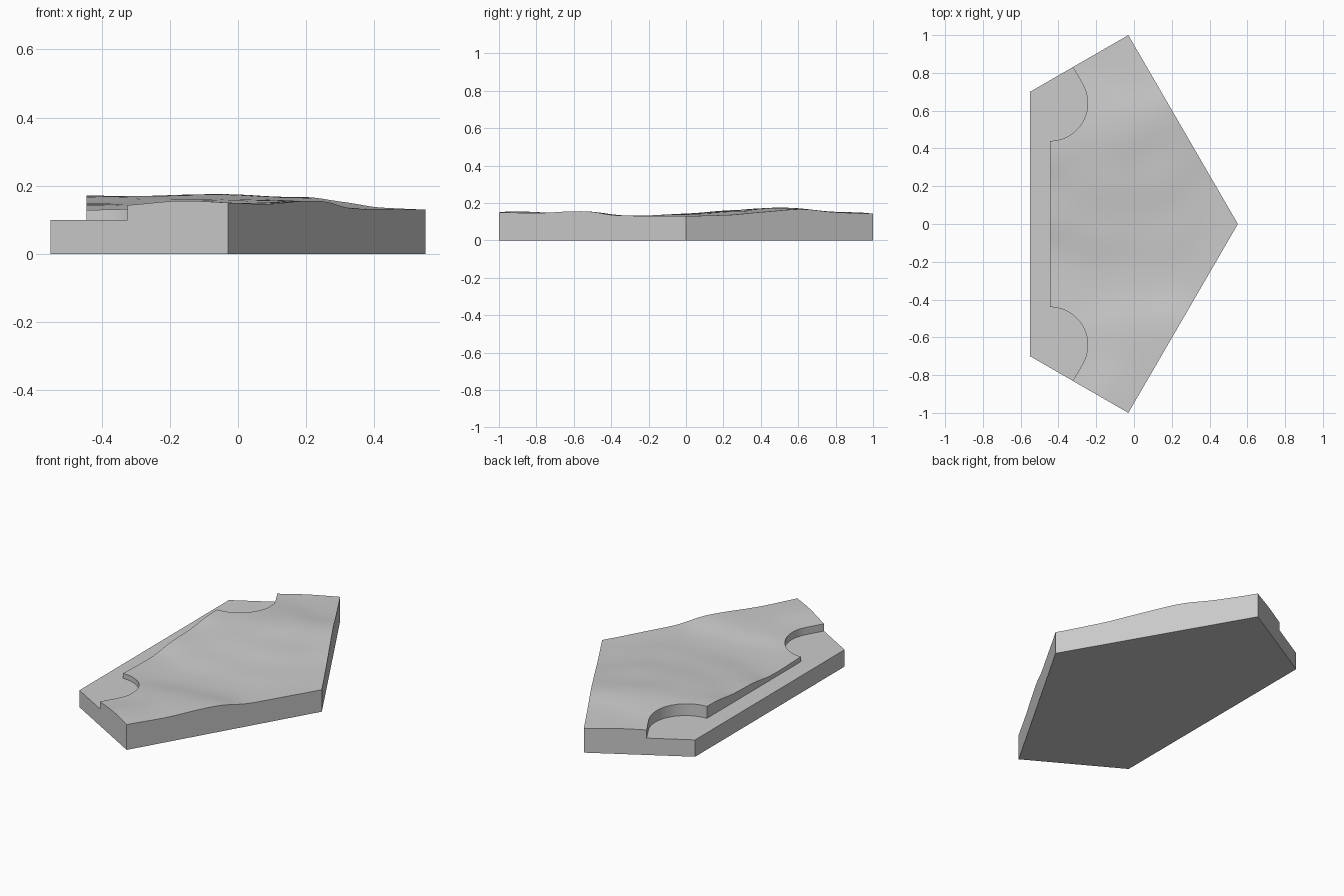
import bpy
import bmesh
import math
from mathutils import Vector

default_cube = bpy.data.objects.get("Cube")
if default_cube:
    bpy.data.objects.remove(default_cube, do_unlink=True)

# One plain grey for the whole tile
stone_grey = bpy.data.materials.new("stone grey")
stone_grey.use_nodes = True
grey = (0.6, 0.6, 0.6, 1.0)
stone_grey.diffuse_color = grey
stone_grey.node_tree.nodes["Principled BSDF"].inputs["Base Color"].default_value = grey

# Spot heights that guide the rolling surface
SPOT_HEIGHTS = [
    (-.03, -1, .146), (-.17, -.92, .166), (-.32, -.83, .137), (.08, -.81, .144),
    (.2, -.6, .159), (.38, -.3, .132), (.55, 0, .13), (.43, .2, .135),
    (.3, .43, .15), (.21, .59, .172), (.08, .81, .15), (-.03, 1, .139),
    (-.18, .91, .156), (-.32, .83, .143), (-.44, .44, .172), (-.44, .1, .148),
    (-.44, -.22, .123), (-.44, -.44, .13), (-.25, .64, .164), (-.1, .5, .179),
    (-.2, .25, .163), (.05, .25, .16), (-.2, 0, .143), (.1, 0, .141),
    (-.2, -.3, .124), (.05, -.3, .131), (-.25, -.64, .143), (0, -.6, .148),
]


def ground_height(x, y):
    """Smooth weighted mean of the spot heights."""
    total = weights = 0.0
    for px, py, pz in SPOT_HEIGHTS:
        weight = math.exp(-((x - px) ** 2 + (y - py) ** 2) / 0.025)
        total += weight * pz
        weights += weight
    return total / weights


def make_prism(name, outline, bottom, top, terrain=False):
    """Extrude an outline upward, optionally with a rolling top."""
    bm = bmesh.new()
    base = bm.faces.new([bm.verts.new((x, y, bottom)) for x, y in outline])
    result = bmesh.ops.extrude_face_region(bm, geom=[base], use_keep_orig=True)
    raised = [v for v in result["geom"] if isinstance(v, bmesh.types.BMVert)]
    bmesh.ops.translate(bm, verts=raised, vec=(0, 0, top - bottom))
    bmesh.ops.recalc_face_normals(bm, faces=bm.faces)

    if terrain:
        # Slice the top face into a fine grid, then lift it to the ground height
        step = 0.04
        for axis in (Vector((1, 0, 0)), Vector((0, 1, 0))):
            for i in range(-25, 26):
                lid = [f for f in bm.faces if f.normal.z > 0.5]
                edges = {e for f in lid for e in f.edges}
                verts = {v for f in lid for v in f.verts}
                bmesh.ops.bisect_plane(bm, geom=lid + list(edges) + list(verts),
                                       dist=1e-5, plane_co=axis * i * step,
                                       plane_no=axis)
                bm.normal_update()
        lid = [f for f in bm.faces if f.normal.z > 0.5]
        for v in {v for f in lid for v in f.verts}:
            v.co.z = ground_height(v.co.x, v.co.y)
        bmesh.ops.triangulate(bm, faces=lid)

    mesh = bpy.data.meshes.new(name)
    bm.to_mesh(mesh)
    bm.free()
    mesh.materials.append(stone_grey)
    obj = bpy.data.objects.new(name, mesh)
    bpy.context.collection.objects.link(obj)
    return obj


# Five-sided tile with rolling ground
tile_outline = [(-.55, -.7), (-.03, -1), (.55, 0), (-.03, 1), (-.55, .7)]
terrain_tile = make_prism("terrain_tile", tile_outline, 0, 0.14, terrain=True)

# Low shelf along the left side, with a rounded bay at each end
centre_x, centre_y, radius = -.445, .64, .2
bay = []
for i in range(25):
    angle = math.radians(-90 + 120 * i / 24)
    bay.append((centre_x + radius * math.cos(angle),
                centre_y + radius * math.sin(angle)))
end_x, end_y = bay[-1]
bay += [(end_x - .1, end_y + .1 * math.sqrt(3)), (-.8, end_y + .1 * math.sqrt(3))]
shelf_outline = [(x, -y) for x, y in reversed(bay)] + bay
shelf_cutter = make_prism("shelf_cutter", shelf_outline, 0.1, 0.4)
shelf_cutter.hide_render = True

cut = terrain_tile.modifiers.new("shelf", 'BOOLEAN')
cut.operation = 'DIFFERENCE'
cut.solver = 'EXACT'
cut.object = shelf_cutter

bpy.ops.object.select_all(action='DESELECT')
terrain_tile.select_set(True)
bpy.context.view_layer.objects.active = terrain_tile
bpy.ops.object.modifier_apply(modifier=cut.name)
bpy.data.objects.remove(shelf_cutter, do_unlink=True)
bpy.ops.object.shade_smooth_by_angle(angle=math.radians(30))
